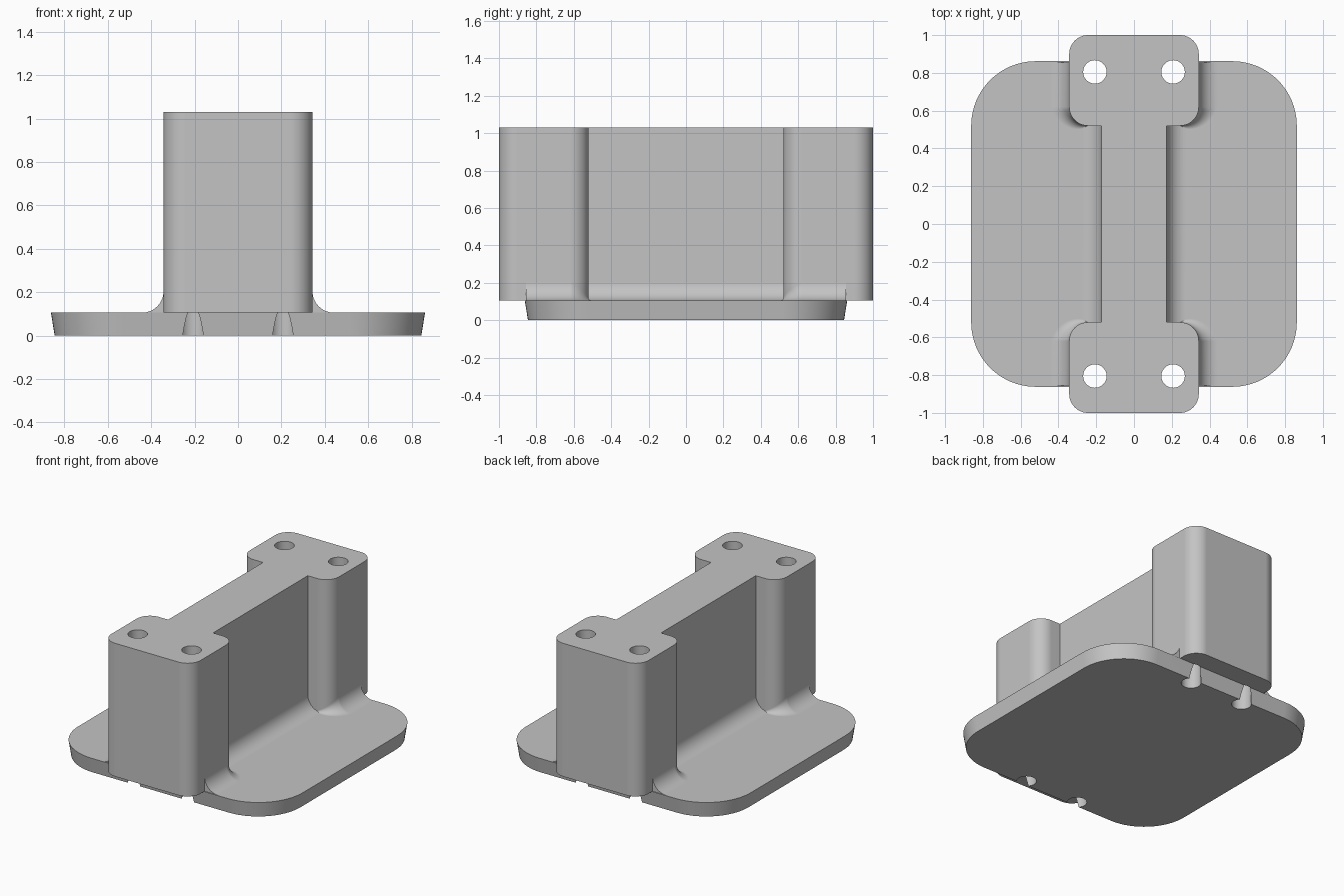
import bpy, bmesh
from math import sin, cos, pi, radians

# Main dimensions
PLATE_TOP, TOP = 0.105, 1.03
BLOCK_X, BLOCK_IN, BLOCK_OUT, BLOCK_R = 0.343, 0.52, 1.0, 0.1
WEB_X, PLATE, PLATE_R, FILLET = 0.172, 0.862, 0.342, 0.1
HOLE_X, HOLE_Y, HOLE_R = 0.207, 0.805, 0.062

if "Cube" in bpy.data.objects:
    bpy.data.objects.remove(bpy.data.objects["Cube"])

grey = bpy.data.materials.new("plain grey")
grey.use_nodes = True
grey.diffuse_color = (0.55, 0.55, 0.55, 1)
grey.node_tree.nodes["Principled BSDF"].inputs["Base Color"].default_value = grey.diffuse_color


def loft(name, rings):
    """Closed solid skinned through rings of equal length."""
    bm = bmesh.new()
    loops = [[bm.verts.new(p) for p in ring] for ring in rings]
    n = len(loops[0])
    for a, b in zip(loops, loops[1:]):
        for i in range(n):
            j = (i + 1) % n
            bm.faces.new((a[i], a[j], b[j], b[i]))
    bm.faces.new(loops[0])
    bm.faces.new(loops[-1])
    bmesh.ops.recalc_face_normals(bm, faces=bm.faces)
    mesh = bpy.data.meshes.new(name)
    bm.to_mesh(mesh)
    bm.free()
    mesh.materials.append(grey)
    obj = bpy.data.objects.new(name, mesh)
    bpy.context.collection.objects.link(obj)
    return obj


def arc(cx, cy, r, start, steps=12):
    return [(cx + r * cos(start + pi / 2 * i / steps),
             cy + r * sin(start + pi / 2 * i / steps)) for i in range(steps + 1)]


def at_z(outline, z):
    return [(x, y, z) for x, y in outline]


def rounded_square(half, r):
    c = half - r
    return [p for k, (sx, sy) in enumerate([(1, 1), (-1, 1), (-1, -1), (1, -1)])
            for p in arc(sx * c, sy * c, r, k * pi / 2, 16)]


def fillet_section(r):
    """Concave quarter-round as (distance from wall, height), sunk into its neighbours."""
    curve = [(r - r * cos(a), PLATE_TOP + r - r * sin(a))
             for a in [pi / 2 * i / 12 for i in range(13)]]
    return [(-0.02, PLATE_TOP - 0.03), (-0.02, PLATE_TOP + r)] + curve + [(r, PLATE_TOP - 0.03)]


# Base plate with drafted edge
plate = loft("base_plate", [at_z(rounded_square(PLATE - 0.017, PLATE_R - 0.017), 0),
                            at_z(rounded_square(PLATE, PLATE_R), PLATE_TOP)])

# Upright body: two rounded end blocks joined by a thin web
cx = BLOCK_X - BLOCK_R
quarter = ([(WEB_X, BLOCK_IN)] + arc(cx, BLOCK_IN + BLOCK_R, BLOCK_R, -pi / 2)
           + arc(cx, BLOCK_OUT - BLOCK_R, BLOCK_R, 0))
half = quarter + [(-x, y) for x, y in reversed(quarter)]
outline = half + [(-x, -y) for x, y in half]
body = loft("upright_body", [at_z(outline, PLATE_TOP), at_z(outline, TOP)])

# Fillets at the foot of the web and of each block
fillets = []
for sx in (1, -1):
    fillets.append(loft("web_fillet", [[(sx * (WEB_X + d), y, z) for d, z in fillet_section(FILLET)]
                                       for y in (-BLOCK_IN - 0.01, BLOCK_IN + 0.01)]))
    for sy in (1, -1):
        rings = []
        for i in range(13):
            t = pi / 2 * i / 12
            section = fillet_section(0.004 + (FILLET - 0.004) * i / 12)
            rings.append([(sx * (cx + (BLOCK_R + d) * sin(t)),
                           sy * (BLOCK_IN + BLOCK_R - (BLOCK_R + d) * cos(t)), z)
                          for d, z in section])
        rings.append([(x, sy * (PLATE - 0.006), z) for x, y, z in rings[-1]])
        fillets.append(loft("block_fillet", rings))

# Screw holes
holes = []
for sx in (1, -1):
    for sy in (1, -1):
        bpy.ops.mesh.primitive_cylinder_add(vertices=48, radius=HOLE_R, depth=3,
                                            location=(sx * HOLE_X, sy * HOLE_Y, 0.5))
        holes.append(bpy.context.object)
        holes[-1].name = "hole_cutter"
        holes[-1].hide_render = True


def combine(target, other, operation):
    mod = target.modifiers.new(operation.lower(), 'BOOLEAN')
    mod.operation, mod.solver, mod.object = operation, 'EXACT', other
    bpy.context.view_layer.objects.active = target
    bpy.ops.object.modifier_apply(modifier=mod.name)
    bpy.data.objects.remove(other)


# Join into one solid and drill it
for part in [plate] + fillets:
    combine(body, part, 'UNION')
for hole in holes:
    combine(body, hole, 'DIFFERENCE')
body.name = "mounting_bracket"

# Smooth curved faces, crisp edges
bpy.ops.object.select_all(action='DESELECT')
body.select_set(True)
bpy.context.view_layer.objects.active = body
bpy.ops.object.shade_smooth_by_angle(angle=radians(30))
weighted = body.modifiers.new("even_shading", 'WEIGHTED_NORMAL')
weighted.keep_sharp = True
